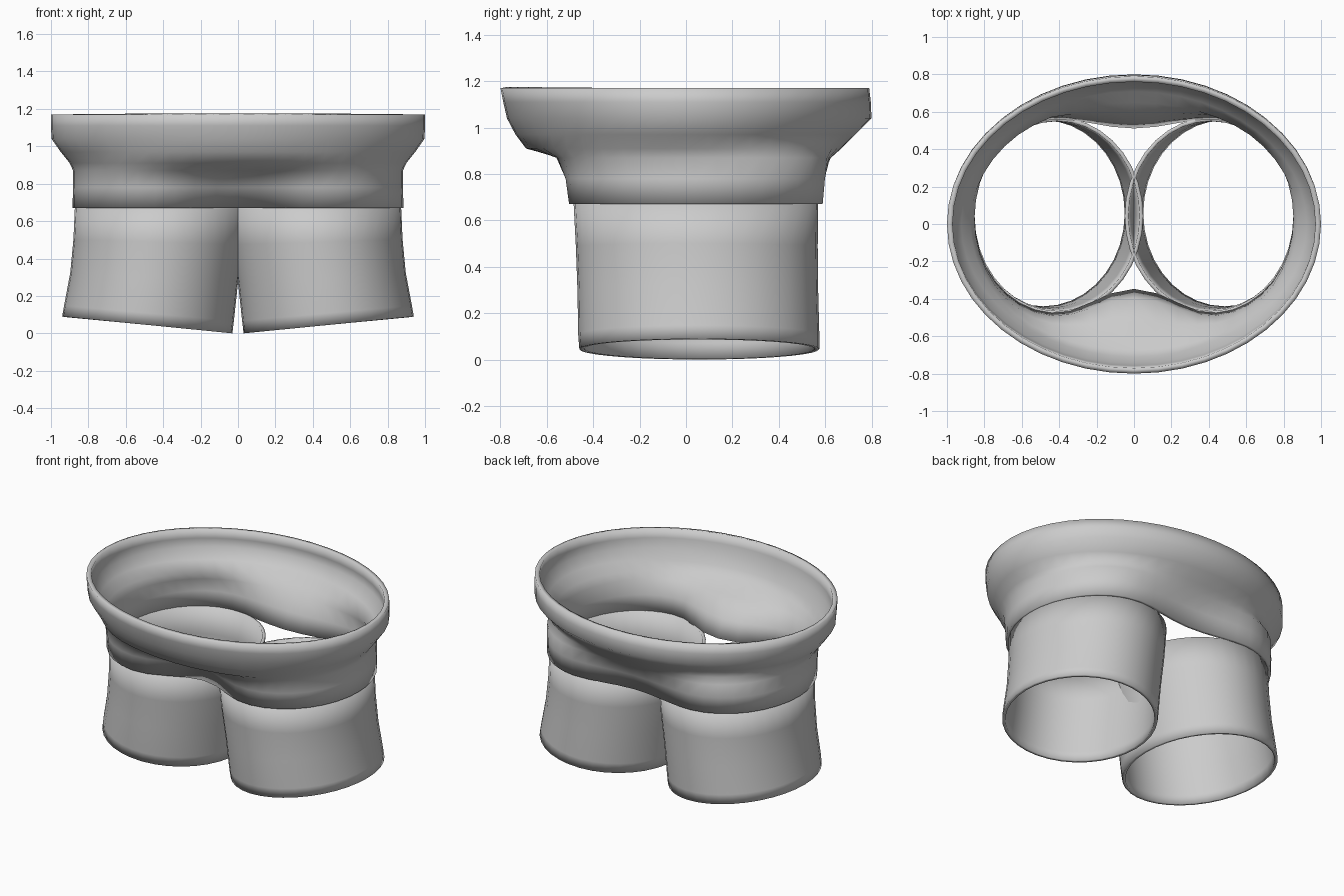
import bpy
import math

if "Cube" in bpy.data.objects:
    bpy.data.objects.remove(bpy.data.objects["Cube"])

grey = bpy.data.materials.new("light_grey")
grey.diffuse_color = (0.6, 0.6, 0.6, 1)
grey.use_nodes = True
grey.node_tree.nodes["Principled BSDF"].inputs["Base Color"].default_value = grey.diffuse_color


def shell(name, rings, thickness, mirrored=False):
    """Skin a stack of closed rings (bottom to top) and thicken it inward."""
    n = len(rings[0])
    verts = [p for ring in rings for p in ring]
    faces = [(i * n + j, i * n + (j + 1) % n,
              (i + 1) * n + (j + 1) % n, (i + 1) * n + j)
             for i in range(len(rings) - 1) for j in range(n)]
    mesh = bpy.data.meshes.new(name)
    mesh.from_pydata(verts, [], faces)
    mesh.materials.append(grey)
    for f in mesh.polygons:
        f.use_smooth = True
    obj = bpy.data.objects.new(name, mesh)
    bpy.context.collection.objects.link(obj)
    if mirrored:
        m = obj.modifiers.new("mirror", 'MIRROR')
        m.use_mirror_merge = False
    s = obj.modifiers.new("wall", 'SOLIDIFY')
    s.thickness = thickness
    s.offset = -1
    return obj


# Splayed outlet tubes with a slanted lower end
def tube_ring(s, inner, outer, front, back, n=36):
    cx, rx = (inner + outer) / 2, (outer - inner) / 2
    cy, ry = (front + back) / 2, (back - front) / 2
    ring = []
    for j in range(n):
        t = 2 * math.pi * j / n
        x, y = cx + rx * math.cos(t), cy + ry * math.sin(t)
        foot = 0.09 * (x - 0.03) / 0.91
        ring.append((x, y, foot * (1 - s) + 0.68 * s))
    return ring


shell("outlet_tubes", [tube_ring(*r) for r in (
    (0.00, 0.030, 0.940, -0.460, 0.575),
    (0.10, 0.022, 0.930, -0.465, 0.575),
    (0.40, 0.000, 0.897, -0.468, 0.570),
    (0.70, -0.030, 0.880, -0.475, 0.568),
    (1.00, -0.050, 0.872, -0.485, 0.570))], 0.02, mirrored=True)


# Collar that blends from a waisted double-tube outline to an oval rim
def collar_ring(z, a, front, back, blend, dip_front, dip_back, n=48):
    ring = []
    c, r = 0.47 * a, 0.53 * a
    cy = 0.04 * blend
    for j in range(n):
        t = 2 * math.pi * j / n
        x, side = a * math.cos(t), math.sin(t)
        reach = back - cy if side >= 0 else cy - front
        dip = dip_back if side >= 0 else dip_front
        oval = reach * abs(side)
        if abs(x) > c:
            waist = reach * math.sqrt(max(0, 1 - ((abs(x) - c) / r) ** 2))
        else:
            waist = reach - dip * (math.cos(math.pi * x / c) + 1) / 2
        h = oval * (1 - blend) + waist * blend
        ring.append((x, cy + math.copysign(h, side), z))
    return ring


shell("oval_collar", [collar_ring(*r) for r in (
    (0.67, 0.885, -0.505, 0.590, 1.0, 0.13, 0.05),
    (0.78, 0.882, -0.520, 0.600, 1.0, 0.10, 0.03),
    (0.87, 0.882, -0.570, 0.625, 0.8, 0.04, 0.0),
    (0.91, 0.900, -0.690, 0.670, 0.2, 0.0, 0.0),
    (0.97, 0.948, -0.735, 0.730, 0.0, 0.0, 0.0),
    (1.04, 0.997, -0.772, 0.800, 0.0, 0.0, 0.0),
    (1.11, 1.000, -0.788, 0.797, 0.0, 0.0, 0.0),
    (1.17, 1.000, -0.800, 0.790, 0.0, 0.0, 0.0))], 0.03)
